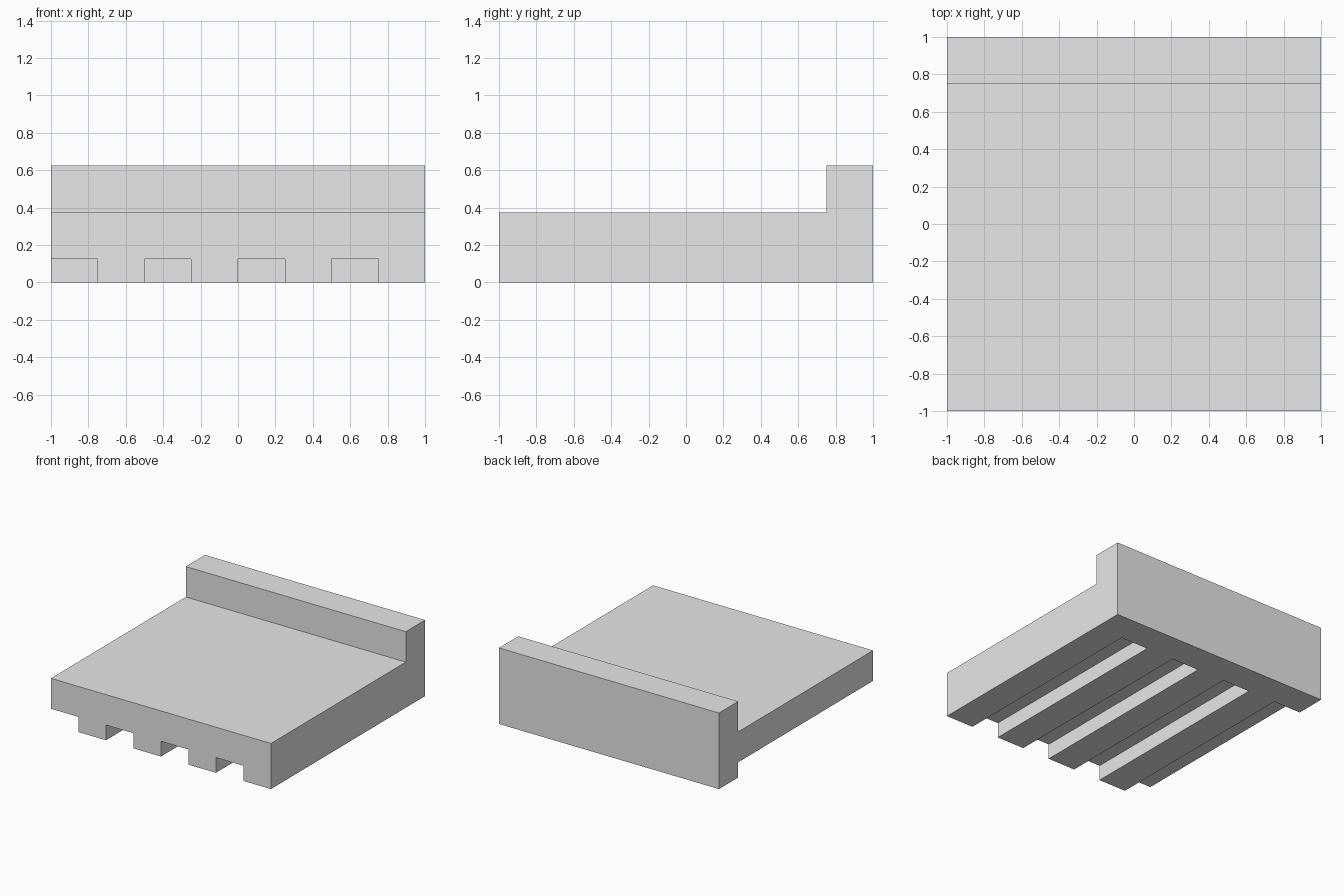
import bpy
import bmesh
from mathutils import Vector

cube = bpy.data.objects.get("Cube")
if cube:
    bpy.data.objects.remove(cube, do_unlink=True)

grey = bpy.data.materials.new("light_grey")
grey.use_nodes = True
grey.diffuse_color = (0.8, 0.8, 0.8, 1)
grey.node_tree.nodes["Principled BSDF"].inputs["Base Color"].default_value = (0.8, 0.8, 0.8, 1)


def extrude_profile(name, points, offset):
    """Make a closed prism from a flat outline pushed along offset."""
    bm = bmesh.new()
    face = bm.faces.new([bm.verts.new(p) for p in points])
    result = bmesh.ops.extrude_face_region(bm, geom=[face], use_keep_orig=True)
    moved = [v for v in result["geom"] if isinstance(v, bmesh.types.BMVert)]
    bmesh.ops.translate(bm, verts=moved, vec=Vector(offset))
    bmesh.ops.recalc_face_normals(bm, faces=bm.faces)
    mesh = bpy.data.meshes.new(name)
    bm.to_mesh(mesh)
    bm.free()
    mesh.materials.append(grey)
    obj = bpy.data.objects.new(name, mesh)
    bpy.context.collection.objects.link(obj)
    return obj


# Slab with a raised rear lip
side = [(-1, 0), (1, 0), (1, 0.625), (0.75, 0.625), (0.75, 0.375), (-1, 0.375)]
slab = extrude_profile("slab_with_rear_lip", [(-1, y, z) for y, z in side], (2, 0, 0))

# Underside grooves, open at the front and closed at the rear
for i in range(4):
    right = -1 + 0.5 * i
    left = right + 0.25
    if i == 0:
        right -= 0.1  # outermost groove opens through the side
    outline = [(right, -0.1), (left, -0.1), (left, 0.125), (right, 0.125)]
    cutter = extrude_profile("groove_cutter", [(x, -1.1, z) for x, z in outline], (0, 1.85, 0))
    cutter.hide_render = True
    cut = slab.modifiers.new("groove", "BOOLEAN")
    cut.operation = "DIFFERENCE"
    cut.solver = "EXACT"
    cut.object = cutter
    bpy.context.view_layer.objects.active = slab
    bpy.ops.object.modifier_apply(modifier=cut.name)
    bpy.data.objects.remove(cutter, do_unlink=True)
